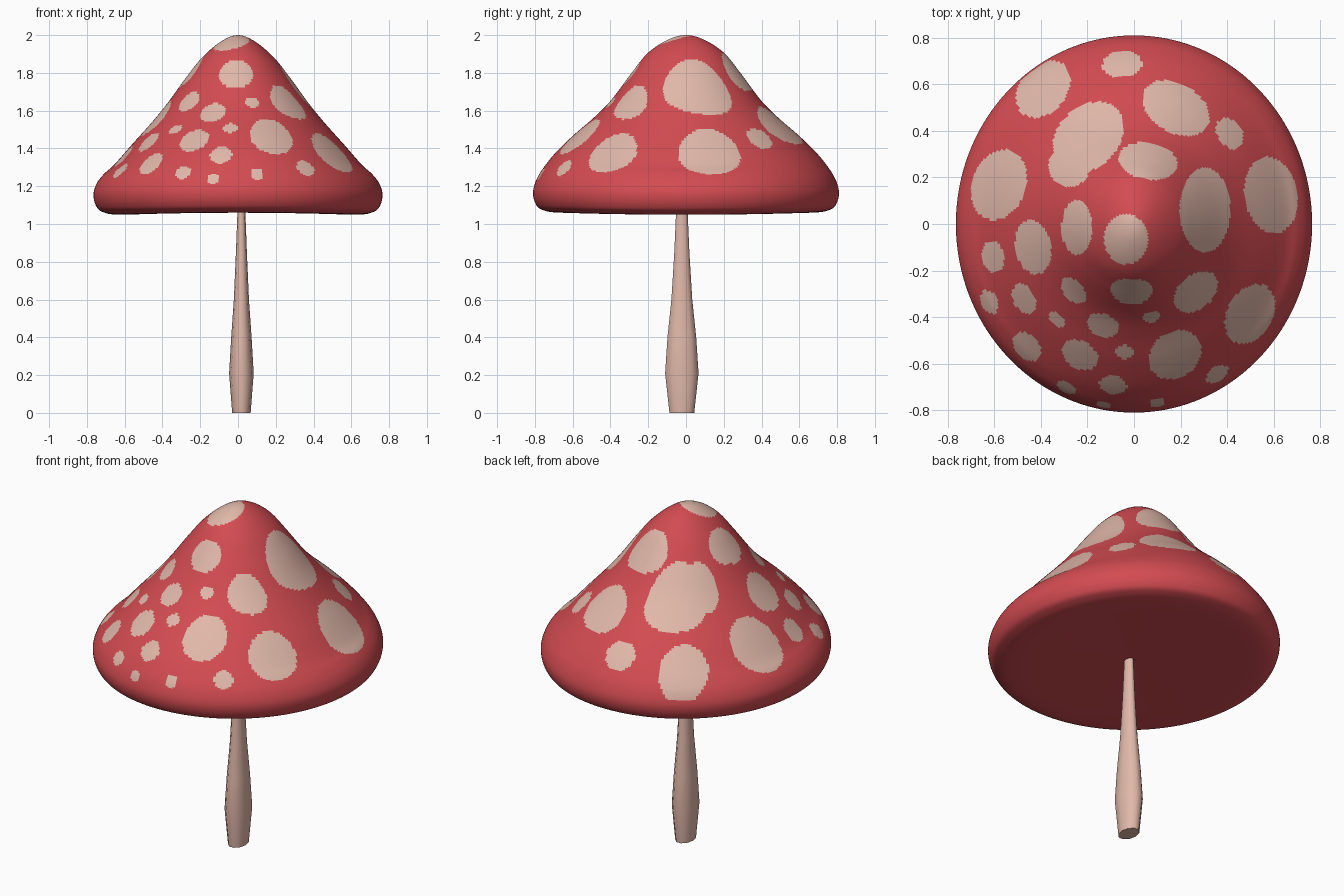
import bpy, bmesh, math
from mathutils import Vector

if "Cube" in bpy.data.objects:
    bpy.data.objects.remove(bpy.data.objects["Cube"])

RX, RY = 0.765, 0.81          # cap half widths
SEG, SUB = 320, 10            # fine grid so the painted spots have clean borders


def material(name, rgb):
    m = bpy.data.materials.new(name)
    m.diffuse_color = (*rgb, 1.0)
    m.use_nodes = True
    m.node_tree.nodes["Principled BSDF"].inputs["Base Color"].default_value = m.diffuse_color
    return m


red = material("cap red", (0.65, 0.071, 0.083))
cream = material("pale cream", (0.75, 0.48, 0.40))


def make_object(name, bm, mats):
    bmesh.ops.remove_doubles(bm, verts=bm.verts[:], dist=1e-5)
    bmesh.ops.recalc_face_normals(bm, faces=bm.faces[:])
    me = bpy.data.meshes.new(name)
    bm.to_mesh(me)
    bm.free()
    for m in mats:
        me.materials.append(m)
    ob = bpy.data.objects.new(name, me)
    bpy.context.collection.objects.link(ob)
    bpy.ops.object.select_all(action='DESELECT')
    bpy.context.view_layer.objects.active = ob
    ob.select_set(True)
    return ob


def skin(bm, rings):
    for a, b in zip(rings, rings[1:]):
        n = len(a)
        for i in range(n):
            bm.faces.new((a[i], a[(i + 1) % n], b[(i + 1) % n], b[i]))


def spline(pts, sub):
    """Catmull-Rom through the profile points."""
    p = [2 * pts[0] - pts[1]] + pts + [2 * pts[-1] - pts[-2]]
    p[0] = Vector((-pts[1].x, pts[1].y, pts[1].z))
    out = []
    for i in range(1, len(p) - 2):
        a, b, c, d = p[i - 1:i + 3]
        for k in range(sub):
            t = k / sub
            out.append(0.5 * (2 * b + (c - a) * t + (2 * a - 5 * b + 4 * c - d) * t * t
                              + (3 * b - a - 3 * c + d) * t ** 3))
    return out + [pts[-1]]


# cap profile: relative radius, height along x, height along y
top = [(0, 2.0, 2.0), (0.12, 1.965, 1.975), (0.25, 1.88, 1.905), (0.36, 1.775, 1.795),
       (0.49, 1.638, 1.655), (0.6, 1.535, 1.565), (0.735, 1.42, 1.47), (0.855, 1.315, 1.375),
       (0.925, 1.267, 1.305), (0.975, 1.218, 1.24), (1.0, 1.16, 1.17), (0.985, 1.1, 1.11),
       (0.94, 1.065, 1.075), (0.82, 1.049, 1.06), (0.5, 1.06, 1.065), (0.02, 1.075, 1.075),
       (0, 1.075, 1.075)]
profile = spline([Vector(p) for p in top], SUB)

bm = bmesh.new()
rings = []
for p in profile:
    ring = []
    for i in range(SEG):
        a = 2 * math.pi * i / SEG
        c, s = math.cos(a), math.sin(a)
        ring.append(bm.verts.new((p.x * RX * c, p.x * RY * s, p.y + (p.z - p.y) * s * s)))
    rings.append(ring)
skin(bm, rings)
upper = [v.co.copy() for r in rings[:10 * SUB] for v in r]

# big spots seen from above: x, y, half length, half width, angle
big = [(-.39, .58, .137, .10, 50), (-.197, .373, .172, .13, 45), (-.279, .249, .09, .09, 0),
       (-.58, .168, .155, .115, 70), (.18, .498, .155, .105, -30), (.06, .27, .128, .079, -10),
       (.305, .06, .181, .109, 90), (.588, .124, .166, .113, -80), (-.034, -.065, .108, .095, 90),
       (-.245, -.015, .118, .066, 90), (-.433, -.099, .118, .076, -80),
       (.266, -.292, .107, .073, 40), (.498, -.387, .137, .097, 60),
       (.176, -.562, .12, .098, 35)]
# round spots lying on the surface: x, y, radius
small = [(-.056, .687, .085), (.412, .395, .073), (-.605, -.146, .07), (-.618, -.339, .052),
         (-.472, -.318, .068), (-.258, -.283, .066), (-.01, -.292, .092), (.077, -.4, .035),
         (-.129, -.433, .07), (-.326, -.412, .038), (-.46, -.532, .073), (-.236, -.567, .082),
         (-.039, -.554, .038), (.356, -.648, .052), (-.086, -.695, .06), (-.292, -.704, .041),
         (-.125, -.777, .03), (.1, -.768, .035)]
balls = [(min(upper, key=lambda v: (v.x - x) ** 2 + (v.y - y) ** 2), r) for x, y, r in small]
ellipses = [(x, y, a, b, math.cos(math.radians(t)), math.sin(math.radians(t)))
            for x, y, a, b, t in big]


def spotted(c):
    for x, y, a, b, co, si in ellipses:
        dx, dy = c.x - x, c.y - y
        if ((dx * co + dy * si) / a) ** 2 + ((dy * co - dx * si) / b) ** 2 < 1:
            return True
    return any((c - q).length_squared < r * r for q, r in balls)


for f in bm.faces:
    c = f.calc_center_median()
    if c.z > 1.2 and spotted(c):
        f.material_index = 1
make_object("cap", bm, [red, cream])
bpy.ops.object.shade_smooth()

# stem: height, half width in x, half width in y
bm = bmesh.new()
rings = []
for z, rx, ry in [(0, .049, .069), (.21, .065, .093), (.4, .054, .08), (.6, .04, .058),
                  (.85, .029, .042), (1.09, .02, .031)]:
    rings.append([bm.verts.new((.018 + rx * math.cos(i * math.pi / 5),
                                -.022 + ry * math.sin(i * math.pi / 5), z)) for i in range(10)])
skin(bm, rings)
bm.faces.new(rings[0])
bm.faces.new(rings[-1])
make_object("stem", bm, [cream])
bpy.ops.object.shade_smooth_by_angle(angle=math.radians(50))
